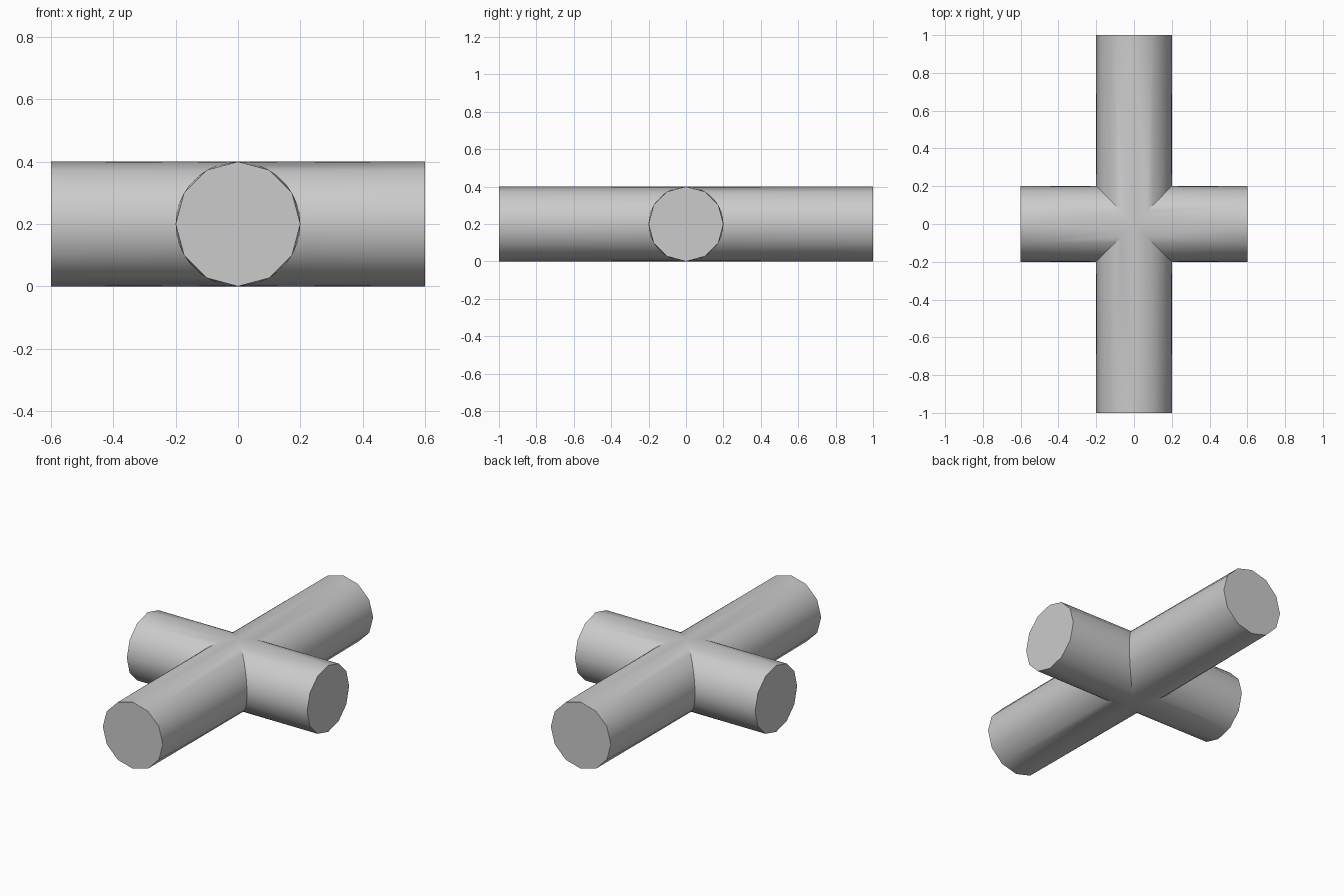
import bpy
import bmesh
from math import sin, cos, pi, radians
from mathutils import Matrix

cube = bpy.data.objects.get("Cube")
if cube:
    bpy.data.objects.remove(cube, do_unlink=True)

RADIUS = 0.2
SIDES = 12          # sides of each open end
SPLIT = 3           # seam points per side


def material(name, value):
    mat = bpy.data.materials.new(name)
    mat.use_nodes = True
    colour = (value, value, value, 1)
    mat.diffuse_color = colour
    mat.node_tree.nodes["Principled BSDF"].inputs["Base Color"].default_value = colour
    return mat


def add_arm(bm, length, turn):
    """One pipe arm: a fine mitred seam at the crossing, a coarse capped end."""
    rot = Matrix.Rotation(turn, 3, 'Z')
    fine = SIDES * SPLIT

    def point(i, count, reach):
        a = 2 * pi * i / count
        side = RADIUS * sin(a)
        along = abs(side) if reach is None else reach
        return bm.verts.new(rot @ bpy_vec(along, side, RADIUS + RADIUS * cos(a)))

    seam = [point(i, fine, None) for i in range(fine)]
    end = [point(i, SIDES, length) for i in range(SIDES)]
    for i in range(SIDES):
        nxt = end[(i + 1) % SIDES]
        k = SPLIT * i
        # fan around each end corner, then one triangle to the next corner
        for j in (k - 1, k):
            bm.faces.new((end[i], seam[j % fine], seam[(j + 1) % fine]))
        bm.faces.new((end[i], seam[k + 1], nxt))
        bm.faces.new((nxt, seam[k + 1], seam[(k + 2) % fine]))
    bm.faces.new(end)


def bpy_vec(x, y, z):
    from mathutils import Vector
    return Vector((x, y, z))


# Four arms, welded along their mitred seams
bm = bmesh.new()
for quarter, length in enumerate((0.6, 1.0, 0.6, 1.0)):
    add_arm(bm, length, quarter * pi / 2)
bmesh.ops.remove_doubles(bm, verts=bm.verts, dist=0.0005)
bmesh.ops.recalc_face_normals(bm, faces=bm.faces)

mesh = bpy.data.meshes.new("pipe_cross")
bm.to_mesh(mesh)
bm.free()
mesh.materials.append(material("light grey", 0.6))
pipe = bpy.data.objects.new("pipe_cross", mesh)
bpy.context.collection.objects.link(pipe)

# Smooth sides with crisp caps and seams
bpy.ops.object.select_all(action='DESELECT')
pipe.select_set(True)
bpy.context.view_layer.objects.active = pipe
bpy.ops.object.shade_smooth_by_angle(angle=radians(30))
